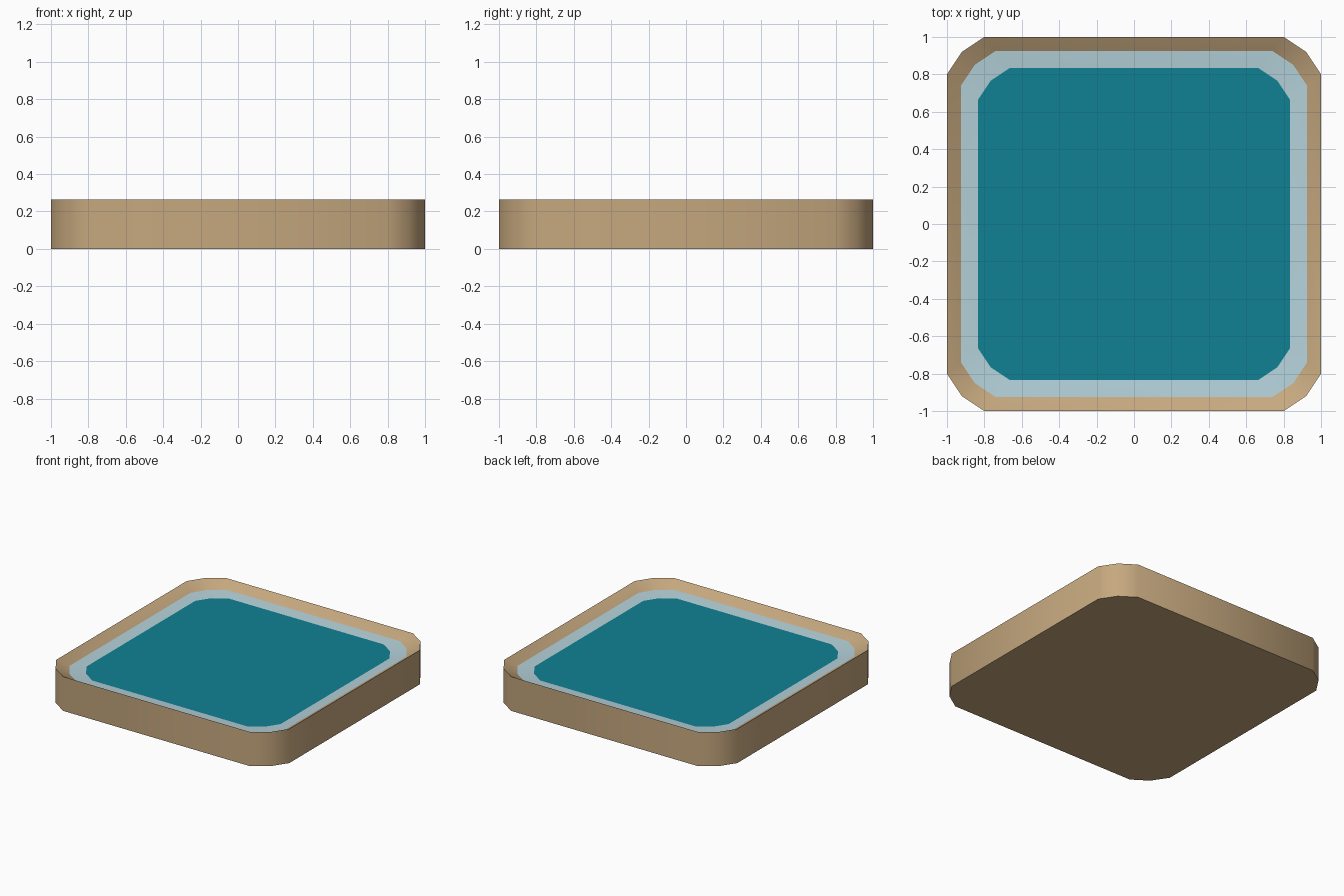
import bpy, math

if "Cube" in bpy.data.objects:
    bpy.data.objects.remove(bpy.data.objects["Cube"])


def material(name, rgb):
    m = bpy.data.materials.new(name)
    m.diffuse_color = (*rgb, 1)
    m.use_nodes = True
    m.node_tree.nodes["Principled BSDF"].inputs["Base Color"].default_value = m.diffuse_color
    return m


def outline(scale, z):
    # square with three-point rounded corners
    corner = [(1.0, 0.8), (0.92, 0.92), (0.8, 1.0)]
    pts = []
    for k in range(4):
        c, s = round(math.cos(k * math.pi / 2)), round(math.sin(k * math.pi / 2))
        pts += [((x * c - y * s) * scale, (x * s + y * c) * scale, z) for x, y in corner]
    return pts


def loft(name, levels, mat, cap_bottom=False, cap_top=False):
    n = 12
    verts = [p for scale, z in levels for p in outline(scale, z)]
    faces = []
    for r in range(len(levels) - 1):
        for i in range(n):
            j = (i + 1) % n
            faces.append((r * n + i, r * n + j, (r + 1) * n + j, (r + 1) * n + i))
    if cap_bottom:
        faces.append(tuple(reversed(range(n))))
    if cap_top:
        faces.append(tuple(range(len(verts) - n, len(verts))))
    me = bpy.data.meshes.new(name)
    me.from_pydata(verts, [], faces)
    me.materials.append(mat)
    ob = bpy.data.objects.new(name, me)
    bpy.context.collection.objects.link(ob)
    bpy.ops.object.select_all(action='DESELECT')
    ob.select_set(True)
    bpy.context.view_layer.objects.active = ob
    bpy.ops.object.shade_smooth_by_angle(angle=math.radians(40))
    return ob


sand = material("sand", (0.56, 0.39, 0.21))
foam = material("shallow_water", (0.46, 0.64, 0.70))
water = material("deep_water", (0.005, 0.22, 0.29))

# sand block with an inward sloping rim
loft("sand_block", [(1.0, 0.0), (1.0, 0.265), (0.925, 0.217)], sand, cap_bottom=True)
# pale shallow band
loft("shallow_band", [(0.925, 0.217), (0.833, 0.207)], foam)
# flat water surface
loft("water_surface", [(0.833, 0.207)], water, cap_top=True)
